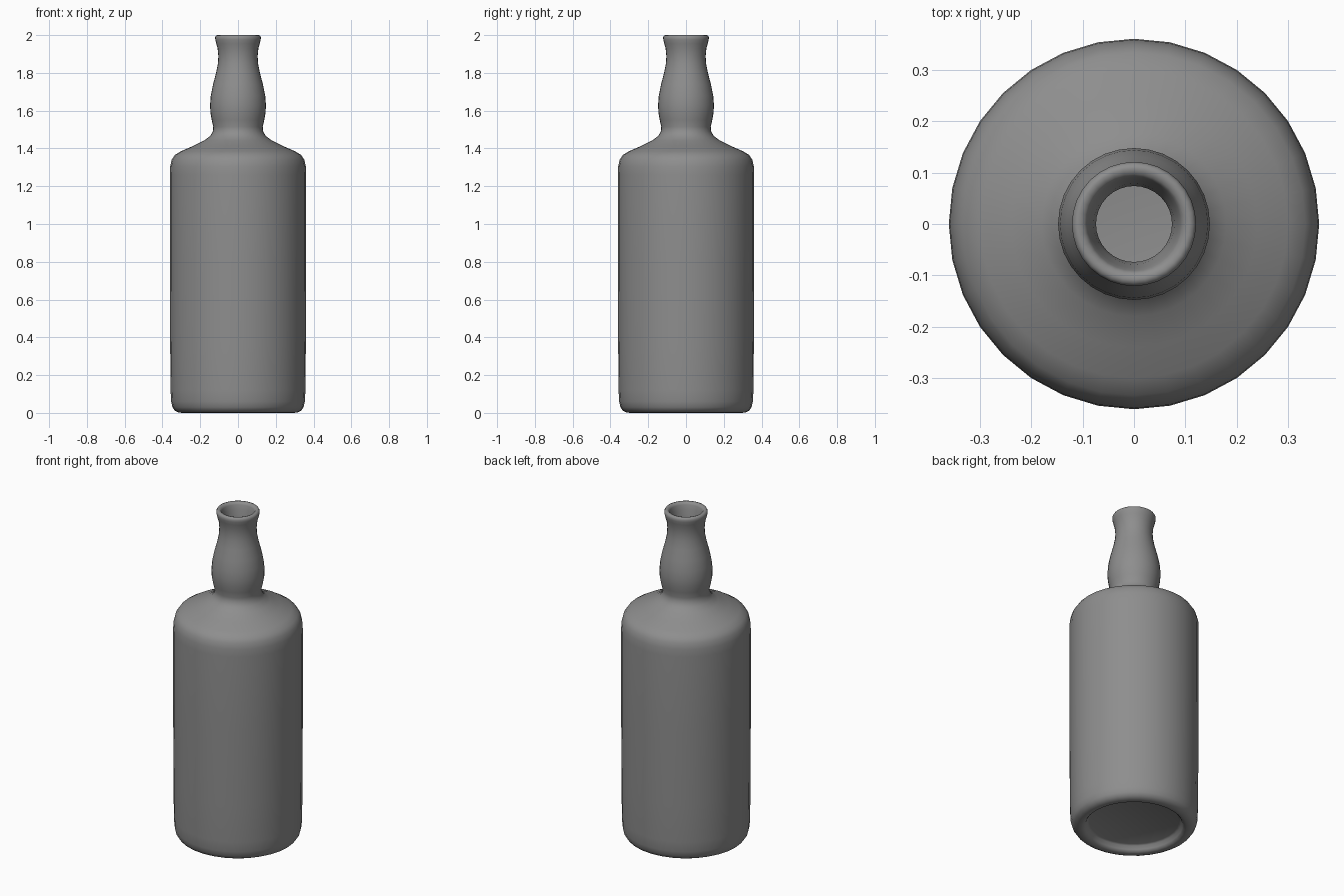
import bpy, bmesh, math

SEGMENTS = 32

glass = bpy.data.materials.new("grey_glass")
glass.diffuse_color = (0.27, 0.27, 0.27, 1)

# Outer skin (radius, height): recessed base, body, shoulder, bulged neck, lip
outer = [(0, .04), (.25, .04), (.262, .034), (.27, .015), (.28, .004), (.295, 0), (.315, .002),
         (.335, .012), (.347, .03), (.354, .06), (.357, .12), (.359, .35), (.361, .8),
         (.361, 1.26), (.359, 1.305), (.351, 1.34), (.334, 1.366), (.30, 1.386),
         (.24, 1.412), (.18, 1.442), (.148, 1.465), (.133, 1.49), (.131, 1.515),
         (.139, 1.55), (.146, 1.59), (.148, 1.63), (.144, 1.68), (.132, 1.74),
         (.116, 1.80), (.106, 1.85), (.104, 1.89), (.108, 1.93), (.115, 1.955),
         (.120, 1.975), (.121, 1.988), (.116, 1.998)]
# Inner skin, from the lip down to the inside floor
inner = [(.108, 2.0), (.097, 1.997), (.091, 1.985), (.086, 1.96), (.079, 1.93), (.074, 1.89),
         (.076, 1.85), (.086, 1.80), (.102, 1.74), (.114, 1.68), (.118, 1.63),
         (.116, 1.59), (.109, 1.55), (.101, 1.515), (.103, 1.48), (.125, 1.445),
         (.17, 1.412), (.23, 1.382), (.29, 1.355), (.32, 1.325), (.33, 1.28),
         (.33, .8), (.327, .12), (.315, .085), (.28, .07), (0, .07)]


def lathe(name, profile):
    bm = bmesh.new()
    rings = []
    for r, z in profile:
        n = 1 if r == 0 else SEGMENTS
        rings.append([bm.verts.new((r * math.cos(2 * math.pi * i / SEGMENTS),
                                    r * math.sin(2 * math.pi * i / SEGMENTS), z))
                      for i in range(n)])
    for a, b in zip(rings, rings[1:]):
        for i in range(SEGMENTS):
            j = (i + 1) % SEGMENTS
            if len(a) == 1:
                bm.faces.new((a[0], b[j], b[i]))
            elif len(b) == 1:
                bm.faces.new((a[i], a[j], b[0]))
            else:
                bm.faces.new((a[i], a[j], b[j], b[i]))
    bmesh.ops.recalc_face_normals(bm, faces=bm.faces)
    mesh = bpy.data.meshes.new(name)
    bm.to_mesh(mesh)
    bm.free()
    mesh.materials.append(glass)
    obj = bpy.data.objects.new(name, mesh)
    bpy.context.collection.objects.link(obj)
    return obj


# Hollow bottle
bottle = lathe("bottle", outer + inner)
bpy.context.view_layer.objects.active = bottle
bottle.select_set(True)
bpy.ops.object.shade_smooth_by_angle(angle=math.radians(50))
